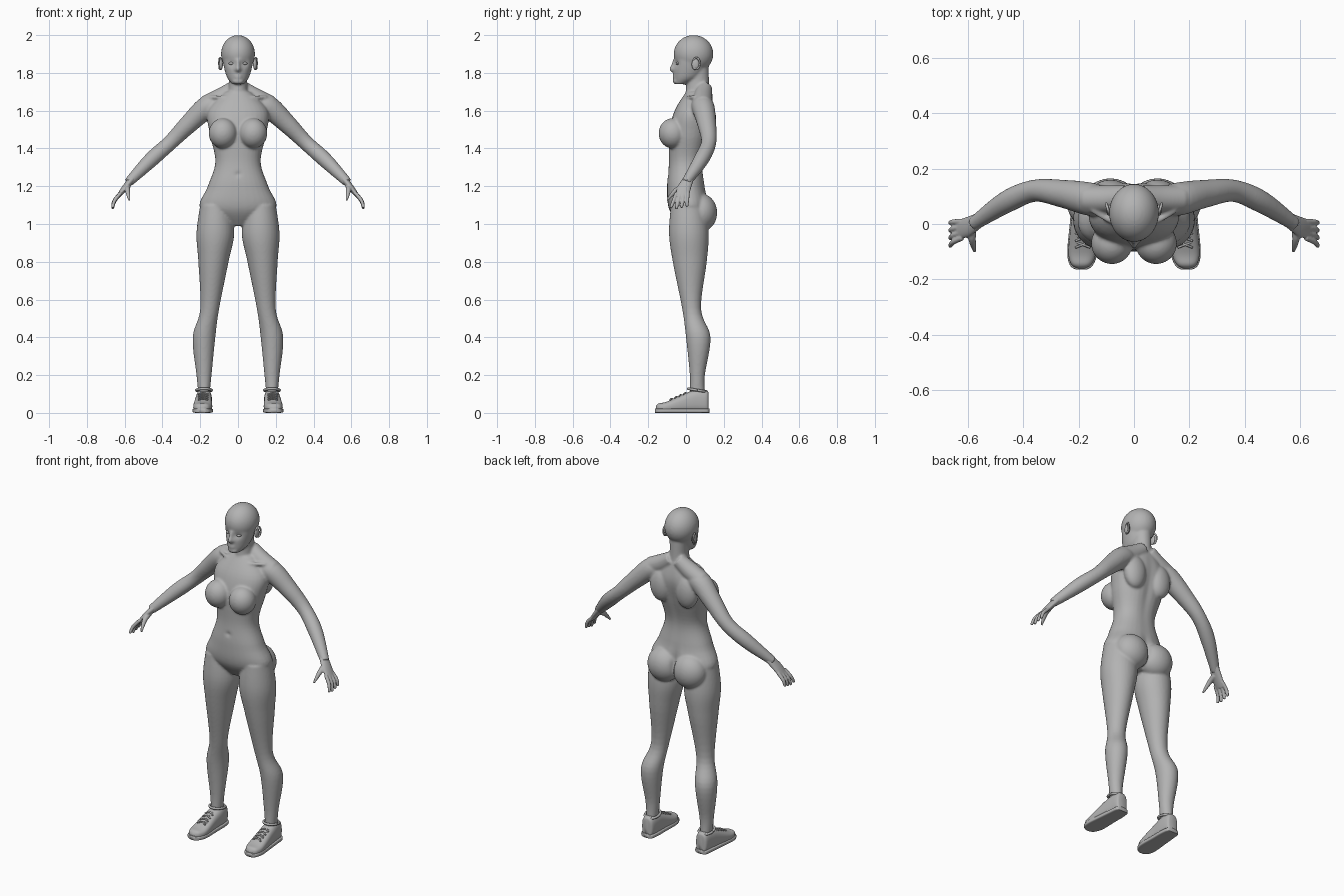
import bpy, bmesh, math
from mathutils import Vector, Matrix

cube = bpy.data.objects.get("Cube")
if cube:
    bpy.data.objects.remove(cube, do_unlink=True)

GREY = (.45, .45, .45, 1)
grey = bpy.data.materials.new("plain grey")
grey.use_nodes = True
grey.diffuse_color = GREY
grey.node_tree.nodes["Principled BSDF"].inputs["Base Color"].default_value = GREY

X, Y, Z = Vector((1, 0, 0)), Vector((0, 1, 0)), Vector((0, 0, 1))


def spline(rows, steps):
    """Smooth curve through rows of numbers."""
    rows = [rows[0], *rows, rows[-1]]
    out = []
    for before, start, end, after in zip(rows, rows[1:], rows[2:], rows[3:]):
        for k in range(steps):
            t = k / steps
            out.append([q + t / 2 * (r - p + t * (2*p - 5*q + 4*r - s + t * (3*(q - r) + s - p)))
                        for p, q, r, s in zip(before, start, end, after)])
    return out + [rows[-1]]


def tube(bm, rows, ref, axis=None, steps=6, sides=32, power=1):
    """Closed loft through rows of (x, y, z, width, optional depth)."""
    rows = spline(rows, steps)
    points = [Vector(row[:3]) for row in rows]
    rings = []
    for i, row in enumerate(rows):
        ahead = points[min(i + 1, len(rows) - 1)]
        behind = points[max(i - 1, 0)]
        along = axis or (ahead - behind).normalized()
        across = (ref - along * ref.dot(along)).normalized()
        up = along.cross(across)
        width, depth = row[3], row[-1]
        ring = []
        for k in range(sides):
            angle = math.tau * k / sides
            c, s = math.cos(angle), math.sin(angle)
            c = math.copysign(abs(c) ** power, c)
            s = math.copysign(abs(s) ** power, s)
            ring.append(bm.verts.new(points[i] + across * c * width + up * s * depth))
        rings.append(ring)
    for lower, upper in zip(rings, rings[1:]):
        for k in range(sides):
            n = (k + 1) % sides
            bm.faces.new((lower[k], lower[n], upper[n], upper[k]))
    bm.faces.new(rings[0][::-1])
    bm.faces.new(rings[-1])


def stack(bm, rows, **options):
    """Upright loft through rows of (height, x, half width, front y, back y)."""
    tube(bm, [(x, (front + back) / 2, z, width, (back - front) / 2)
              for z, x, width, front, back in rows], X, Z, **options)


def loop(bm, centre, a, b, radius):
    """Round cord along the ellipse spanned by a and b."""
    turns = [math.tau * k / 24 for k in range(25)]
    rows = [(*(Vector(centre) + a * math.cos(t) + b * math.sin(t)), radius) for t in turns]
    tube(bm, rows, a.cross(b).normalized(), steps=1, sides=10)


def ball(bm, centre, size):
    matrix = Matrix.Translation(centre) @ Matrix.Diagonal((*size, 1))
    bmesh.ops.create_uvsphere(bm, u_segments=32, v_segments=20, radius=1, matrix=matrix)


def finish(bm, name, voxel=None, smooth=0):
    """Turn the mesh into a mirrored object, optionally blended into one skin."""
    bmesh.ops.recalc_face_normals(bm, faces=bm.faces)
    mesh = bpy.data.meshes.new(name)
    bm.to_mesh(mesh)
    bm.free()
    mesh.materials.append(grey)
    for face in mesh.polygons:
        face.use_smooth = True
    part = bpy.data.objects.new(name, mesh)
    bpy.context.collection.objects.link(part)
    mirror = part.modifiers.new("both sides", "MIRROR")
    mirror.use_mirror_merge = False
    if voxel:
        blend = part.modifiers.new("blend", "REMESH")
        blend.mode = "VOXEL"
        blend.voxel_size = voxel
        blend.use_smooth_shade = True
        soften = part.modifiers.new("soften", "SMOOTH")
        soften.iterations = smooth


body = bmesh.new()

# Skull, jaw and neck
ball(body, (0, .04, 1.9), (.09, .105, .1))
stack(body, [(1.74, 0, .03, -.06, 0), (1.78, 0, .06, -.065, .08),
             (1.86, 0, .08, -.065, .12), (1.92, 0, .08, -.05, .12)])
stack(body, [(1.62, 0, .07, 0, .14), (1.72, 0, .05, 0, .125), (1.84, 0, .05, .02, .12)])

# Torso from crotch to collar
stack(body, [(.99, 0, .04, -.03, .06), (1.08, 0, .2, -.09, .12), (1.2, 0, .16, -.1, .1),
             (1.33, 0, .12, -.09, .09), (1.48, 0, .15, -.09, .13), (1.6, 0, .16, -.06, .15),
             (1.7, 0, .07, 0, .13)], power=.9)

# Leg and arm
stack(body, [(1.1, .12, .08, -.08, .1), (.95, .12, .1, -.09, .12), (.8, .13, .08, -.07, .11),
             (.55, .15, .05, -.02, .08), (.4, .18, .06, 0, .13), (.2, .18, .04, .02, .1),
             (.1, .18, .03, .02, .1)])
tube(body, [(.1, .08, 1.62, .05), (.16, .09, 1.62, .06), (.26, .11, 1.53, .05),
            (.36, .12, 1.43, .04), (.46, .08, 1.34, .04), (.58, 0, 1.22, .025)], Y)

# Breast, buttock, shoulder blade, trapezius and collarbone
ball(body, (.08, -.07, 1.48), (.075, .075, .08))
ball(body, (.085, .08, 1.06), (.1, .085, .1))
ball(body, (.085, .11, 1.55), (.07, .05, .1))
tube(body, [(.02, .1, 1.72, .04), (.09, .09, 1.67, .05), (.17, .09, 1.63, .05)], Y)
tube(body, [(0, -.01, 1.66, .01), (.08, .01, 1.67, .01), (.15, .05, 1.67, .01)], Y)

# Nose, nostril, lips and chin
tube(body, [(0, -.06, 1.87, .01), (0, -.07, 1.84, .01), (0, -.08, 1.82, .01), (0, -.06, 1.8, .01)], X, Z)
ball(body, (.01, -.065, 1.82), (.01, .01, .01))
for height in (1.775, 1.785):
    ball(body, (0, -.062, height), (.02, .01, .007))
ball(body, (0, -.05, 1.755), (.03, .02, .015))

# Eye socket, navel, spine furrow and cleft, pushed in along y
dents = [((.034, -.06, 1.85), (.02, .04, .015), .015), ((0, -.1, 1.26), (.01, .03, .01), .01),
         ((0, .13, 1.45), (.03, .06, .2), -.01), ((0, .13, 1.1), (.01, .1, .06), -.02)]
for vert in body.verts:
    for centre, size, depth in dents:
        x, y, z = vert.co
        offsets = zip((abs(x), y, z), centre, size)
        vert.co.y += depth * math.exp(-sum(((p - c) / r) ** 2 for p, c, r in offsets))
finish(body, "body", .0065, 6)

# Eyes
eyes = bmesh.new()
ball(eyes, (.034, -.04, 1.85), (.016, .014, .008))
finish(eyes, "eyes")

# Ears: thin shell with a raised rim
ears = bmesh.new()
ball(ears, (.09, .05, 1.845), (.01, .02, .03))
loop(ears, (.095, .055, 1.85), Y * .018 + X * .005, Z * .03, .005)
finish(ears, "ears")

# Hands: palm, fanned fingers and thumb
hands = bmesh.new()
tube(hands, [(.55, .02, 1.25, .025, .02), (.6, -.01, 1.19, .036, .016), (.635, -.02, 1.145, .034, .01)], Y)
for finger in range(4):
    knuckle = Vector((.62, -.05 + .02 * finger, 1.165))
    tip = Vector((.665, -.08 + .028 * finger, 1.08 + .006 * abs(finger - 1)))
    bend = (knuckle + tip) / 2 + X * .01
    end = tip.lerp(bend, .1)
    tube(hands, [(*knuckle, .01), (*bend, .01), (*end, .008), (*tip, .004)], Y, sides=14)
tube(hands, [(.585, -.01, 1.2, .016), (.585, -.05, 1.18, .014), (.58, -.08, 1.15, .01),
             (.575, -.1, 1.125, .005)], Y, sides=14)
finish(hands, "hands", .004, 3)

# Shoes: rows of (y, x, half width, height) from toe to heel
profile = [(-.16, .19, .015, .035), (-.145, .19, .037, .05), (-.1, .187, .05, .06),
           (0, .183, .045, .105), (.06, .18, .042, .125), (.11, .18, .035, .12), (.12, .18, .015, .1)]
uppers = bmesh.new()
tube(uppers, [(x, y, h / 2, w, h / 2) for y, x, w, h in profile], X, Y, power=.75)
finish(uppers, "shoe_uppers")

# Soles follow the uppers, slightly wider
soles = bmesh.new()
rim, half = .004, .012
tube(soles, [(x, y * 1.03, half, w + rim, half) for y, x, w, h in profile], X, Y, power=.4)
finish(soles, "shoe_soles")

# Collars and crossed laces
collars = bmesh.new()
loop(collars, (.18, .06, .12), X * .04, Y * .048 - Z * .008, .007)
finish(collars, "shoe_collars")

laces = bmesh.new()
for k in range(4):
    middle = Vector((.185, -.075 + .024 * k, .076 + .01 * k))
    for side in (-1, 1):
        reach = X * .026 * side + Y * .01
        drop = Z * .008
        tube(laces, [(*(middle - reach - drop), .004), (*middle, .004), (*(middle + reach - drop), .004)],
             Y, sides=8)
finish(laces, "shoe_laces")
